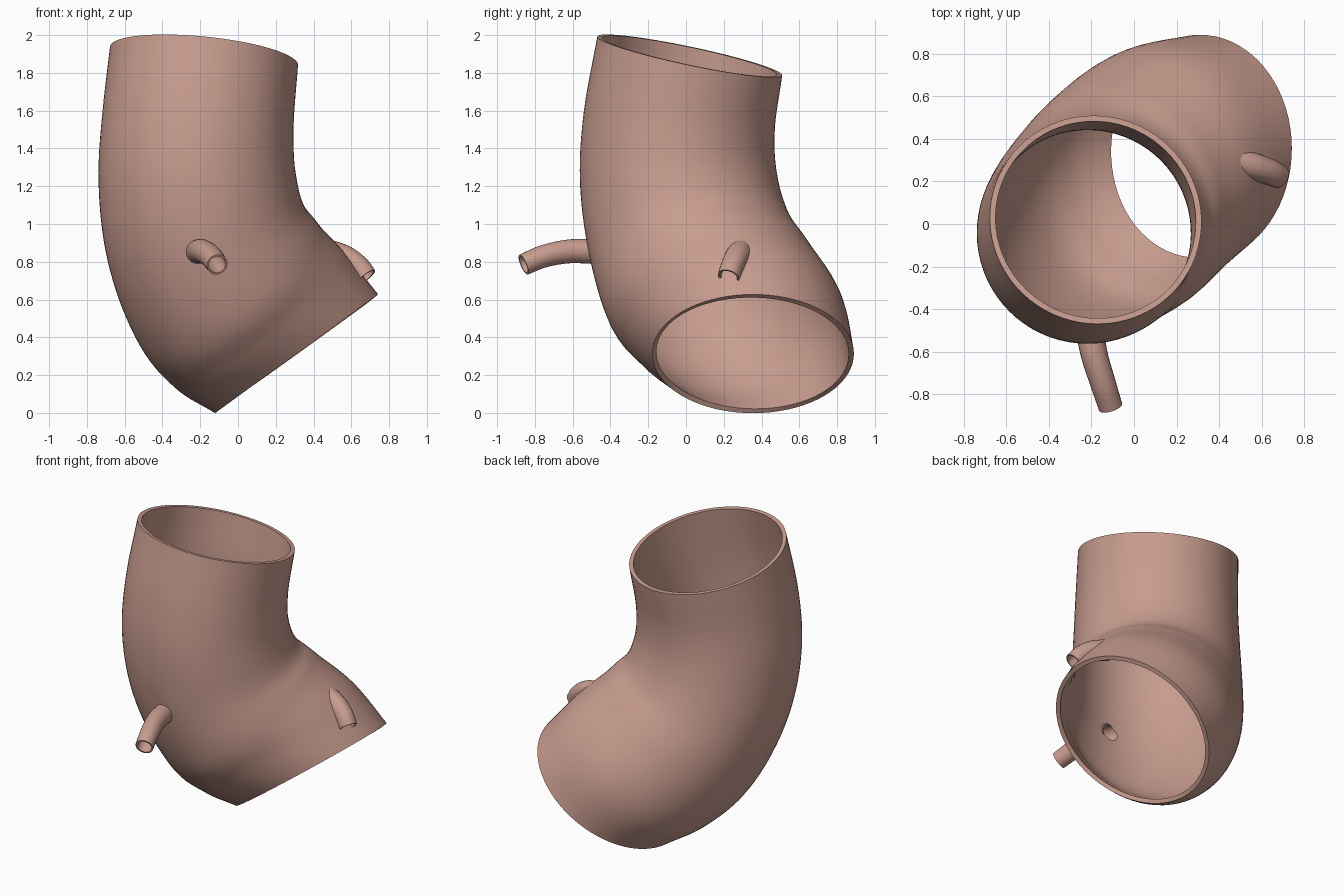
import bpy, bmesh, math
from mathutils import Vector

cube = bpy.data.objects.get("Cube")
if cube:
    bpy.data.objects.remove(cube, do_unlink=True)

tissue = bpy.data.materials.new("dusty_pink")
tissue.use_nodes = True
colour = (0.58, 0.335, 0.275, 1)
tissue.diffuse_color = colour
tissue.node_tree.nodes["Principled BSDF"].inputs["Base Color"].default_value = colour


def spline(keys, steps):
    """Catmull-Rom interpolation through equal-length lists of values."""
    out = []
    last = len(keys) - 1
    for i in range(last):
        b, c = keys[i], keys[i + 1]
        a = keys[i - 1] if i else 2 * b - c
        d = keys[i + 2] if i + 2 <= last else 2 * c - b
        for s in range(steps):
            t = s / steps
            out.append(b + 0.5 * t * (c - a + t * (2 * a - 5 * b + 4 * c - d
                                                   + t * (3 * (b - c) + d - a))))
    return out + [keys[-1]]


def loft(name, centres, normals, radii, ref, sides, capped=False):
    """Skin circles placed along a path into a tube."""
    bm = bmesh.new()
    rings = []
    for c, n, r in zip(centres, normals, radii):
        n = n.normalized()
        u = (ref - n * ref.dot(n)).normalized()
        v = n.cross(u)
        angles = [2 * math.pi * k / sides for k in range(sides)]
        rings.append([bm.verts.new(c + r * (math.cos(a) * u + math.sin(a) * v)) for a in angles])
    for a, b in zip(rings, rings[1:]):
        for k in range(sides):
            j = (k + 1) % sides
            bm.faces.new((a[k], a[j], b[j], b[k]))
    if capped:
        bm.faces.new(rings[0][::-1])
        bm.faces.new(rings[-1])
    mesh = bpy.data.meshes.new(name)
    bm.to_mesh(mesh)
    bm.free()
    mesh.materials.append(tissue)
    obj = bpy.data.objects.new(name, mesh)
    bpy.context.collection.objects.link(obj)
    return obj


def select(obj):
    bpy.ops.object.select_all(action='DESELECT')
    obj.select_set(True)
    bpy.context.view_layer.objects.active = obj


def finish(obj):
    select(obj)
    for m in list(obj.modifiers):
        bpy.ops.object.modifier_apply(modifier=m.name)
    bpy.ops.object.shade_smooth_by_angle(angle=math.radians(40))


def thicken(obj, amount):
    wall = obj.modifiers.new("wall", 'SOLIDIFY')
    wall.thickness = amount
    wall.offset = -1


# Main vessel: centre, facing and radius of each section
sections = [
    ((-0.18, 0.02, 1.89), (-0.10, -0.21, -1), 0.50),
    ((-0.212, -0.035, 1.55), (-0.07, -0.10, -1), 0.508),
    ((-0.217, -0.04, 1.25), (0.05, 0.03, -1), 0.522),
    ((-0.17, 0.015, 0.95), (0.28, 0.19, -1), 0.54),
    ((-0.045, 0.13, 0.675), (0.55, 0.28, -0.8), 0.572),
    ((0.12, 0.265, 0.487), (0.62, 0.16, -0.78), 0.574),
    ((0.31, 0.355, 0.313), (0.59, 0, -0.81), 0.534),
]
centres = spline([Vector(s[0]) for s in sections], 8)
normals = spline([Vector(s[1]).normalized() for s in sections], 8)
radii = spline([s[2] for s in sections], 8)
vessel = loft("main_vessel", centres, normals, radii, Vector((1, 0, 0.3)), 72)
thicken(vessel, 0.027)


# Side branches: hollow curved tubes, with their bores cut through the wall
def branch(name, path, r0, r1):
    pts = spline([Vector(p) for p in path], 6)
    n = len(pts)
    dirs = [pts[min(i + 1, n - 1)] - pts[max(i - 1, 0)] for i in range(n)]
    rad = [r0 + (r1 - r0) * i / (n - 1) for i in range(n)]
    tube = loft(name, pts, dirs, rad, Vector((0.2, 0.3, 1)), 24)
    thicken(tube, 0.01)
    start, way = pts[0], dirs[0].normalized()
    bore = loft("bore_cutter", [start - way * 0.12, start + way * 0.10], [way, way],
                [r0 - 0.012] * 2, Vector((0.2, 0.3, 1)), 24, capped=True)
    bore.hide_render = True
    cut = vessel.modifiers.new("bore", 'BOOLEAN')
    cut.operation = 'DIFFERENCE'
    cut.solver = 'EXACT'
    cut.object = bore
    finish(tube)
    return bore


bores = [
    branch("front_branch", [(-0.21, -0.49, 0.855), (-0.185, -0.62, 0.855),
                            (-0.145, -0.75, 0.83), (-0.11, -0.86, 0.785)], 0.066, 0.057),
    branch("left_branch", [(0.46, 0.295, 0.855), (0.56, 0.27, 0.825),
                           (0.635, 0.245, 0.775), (0.68, 0.225, 0.72)], 0.068, 0.058),
]
finish(vessel)
for b in bores:
    bpy.data.objects.remove(b, do_unlink=True)
